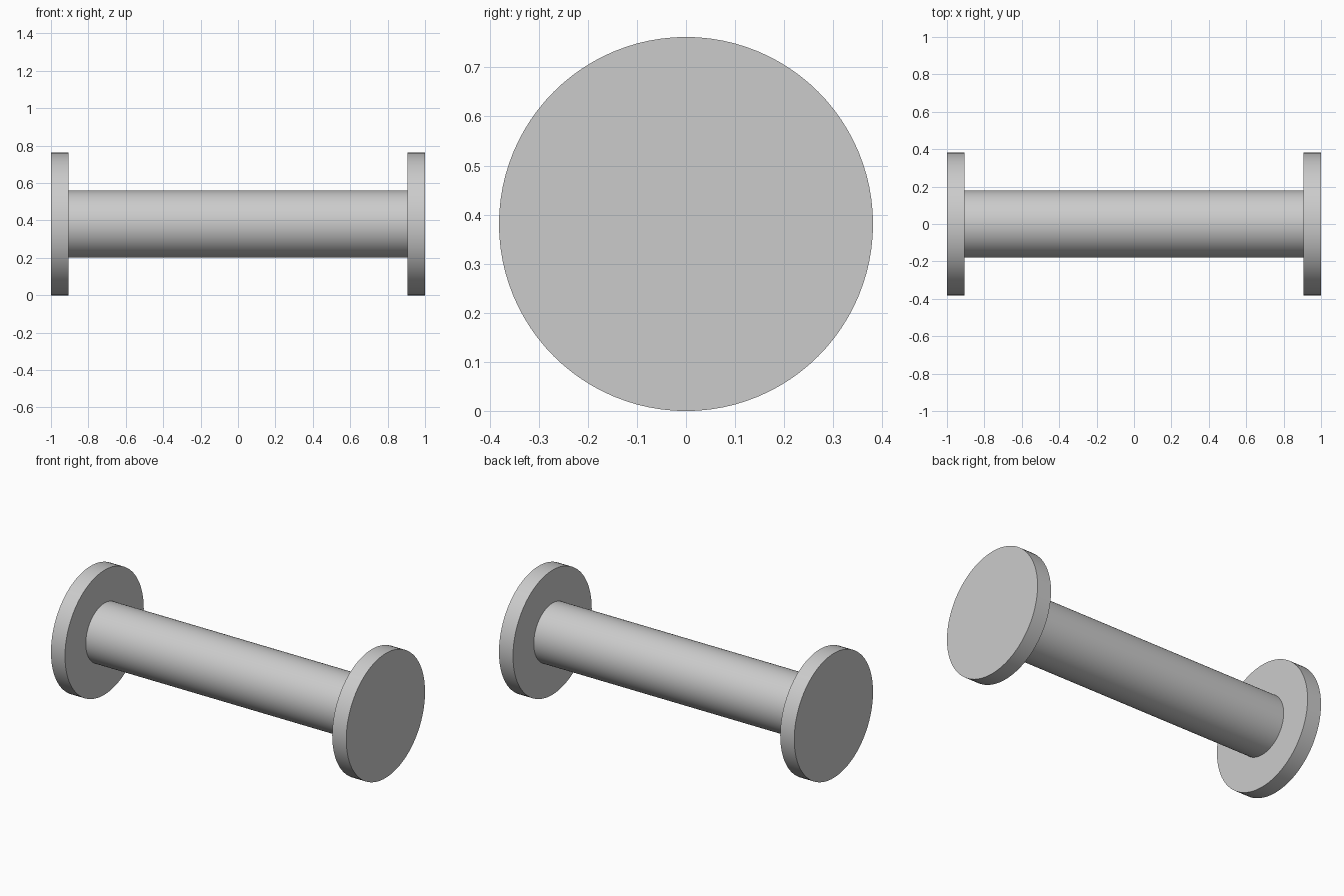
import bpy
from math import pi

cube = bpy.data.objects.get("Cube")
if cube:
    bpy.data.objects.remove(cube, do_unlink=True)

DISC_RADIUS = 0.381
DISC_THICKNESS = 0.095
SHAFT_RADIUS = 0.18

# Single plain grey
grey = bpy.data.materials.new("light_grey")
grey.use_nodes = True
colour = (0.6, 0.6, 0.6, 1)
grey.diffuse_color = colour
grey.node_tree.nodes["Principled BSDF"].inputs["Base Color"].default_value = colour


def cylinder_along_x(name, radius, length, x):
    bpy.ops.mesh.primitive_cylinder_add(
        vertices=96, radius=radius, depth=length,
        location=(x, 0, DISC_RADIUS), rotation=(0, pi / 2, 0))
    part = bpy.context.object
    part.name = name
    part.data.materials.append(grey)
    bpy.ops.object.shade_smooth_by_angle(angle=pi / 6)
    return part


# Central shaft, meeting the inner faces of the discs
cylinder_along_x("shaft", SHAFT_RADIUS, 2 - 2 * DISC_THICKNESS, 0)

# End discs
for side, name in ((1, "left_end_disc"), (-1, "right_end_disc")):
    cylinder_along_x(name, DISC_RADIUS, DISC_THICKNESS, side * (1 - DISC_THICKNESS / 2))
